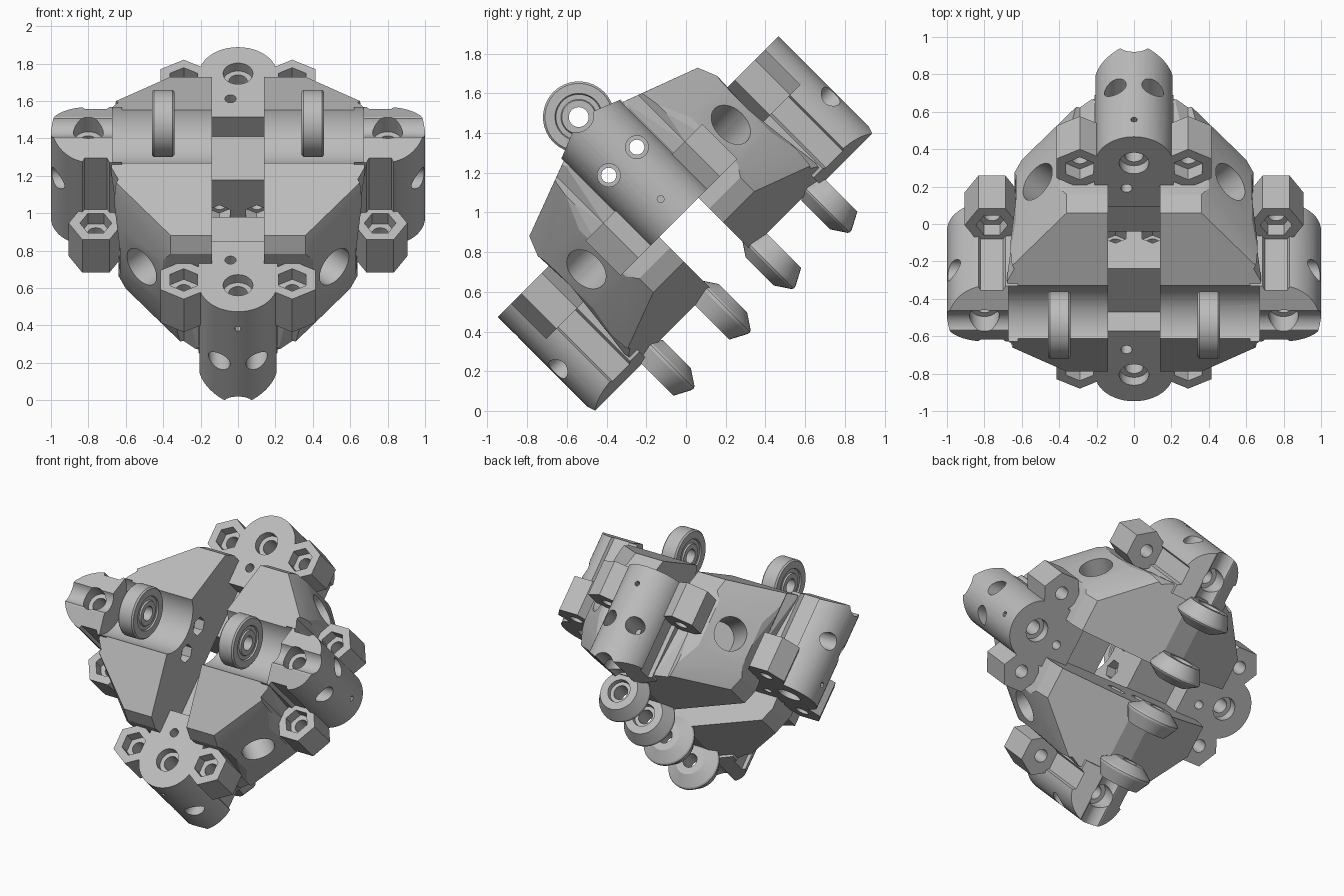
import bpy, bmesh, math
from mathutils import Matrix, Vector

cube = bpy.data.objects.get("Cube")
if cube:
    bpy.data.objects.remove(cube, do_unlink=True)

grey = bpy.data.materials.new("machined grey")
grey.use_nodes = True
COLOR = (0.5, 0.5, 0.5, 1)
grey.diffuse_color = COLOR
grey.node_tree.nodes["Principled BSDF"].inputs["Base Color"].default_value = COLOR

# Local frame: a = outward, b = sideways, c = out of the plate
TILT = Matrix.Translation((0, 0, 0.94)) @ Matrix.Rotation(math.radians(45), 4, 'X')
FLIP = Matrix(((0, 1, 0, 0), (1, 0, 0, 0), (0, 0, -1, 0.39), (0, 0, 0, 1)))
MIRROR = Matrix.Diagonal((-1, 1, 1, 1))
finished = []


def make(name, bm):
    bmesh.ops.recalc_face_normals(bm, faces=bm.faces)
    mesh = bpy.data.meshes.new(name)
    bm.to_mesh(mesh)
    bm.free()
    mesh.materials.append(grey)
    obj = bpy.data.objects.new(name, mesh)
    bpy.context.collection.objects.link(obj)
    return obj


def hull(name, points):
    bm = bmesh.new()
    verts = [bm.verts.new(p) for p in points]
    bmesh.ops.convex_hull(bm, input=verts)
    junk = [v for v in bm.verts if not v.link_faces]
    bmesh.ops.delete(bm, geom=junk, context='VERTS')
    bmesh.ops.dissolve_limit(bm, angle_limit=0.01, verts=bm.verts, edges=bm.edges)
    return make(name, bm)


def rod(name, radius, start, end, sides=32, turn=0.0):
    """Cylinder or prism between two points."""
    start, end = Vector(start), Vector(end)
    axis = end - start
    bm = bmesh.new()
    mat = (Matrix.Translation((start + end) / 2) @ axis.to_track_quat('Z', 'Y').to_matrix().to_4x4()
           @ Matrix.Rotation(turn, 4, 'Z'))
    bmesh.ops.create_cone(bm, cap_ends=True, segments=sides, radius1=radius, radius2=radius,
                          depth=axis.length, matrix=mat)
    return make(name, bm)


def box(name, lo, hi):
    return hull(name, [(x, y, z) for x in (lo[0], hi[0]) for y in (lo[1], hi[1]) for z in (lo[2], hi[2])])


def lathe(name, profile, origin, axis, steps=36):
    """Closed ring profile of (radius, offset) turned about the axis."""
    bm = bmesh.new()
    rot = axis.to_track_quat('Z', 'Y').to_matrix()
    rings = []
    for i in range(steps):
        t = math.tau * i / steps
        rings.append([bm.verts.new(origin + rot @ Vector((r * math.cos(t), r * math.sin(t), o)))
                      for r, o in profile])
    n = len(profile)
    for i in range(steps):
        p, q = rings[i], rings[(i + 1) % steps]
        for j in range(n):
            k = (j + 1) % n
            bm.faces.new((p[j], p[k], q[k], q[j]))
    return make(name, bm)


def cut(obj, cutters):
    for c in cutters:
        c.hide_render = True
        mod = obj.modifiers.new("cut", 'BOOLEAN')
        mod.operation, mod.solver, mod.object = 'DIFFERENCE', 'EXACT', c
    bpy.context.view_layer.update()
    deps = bpy.context.evaluated_depsgraph_get()
    mesh = bpy.data.meshes.new_from_object(obj.evaluated_get(deps))
    obj.modifiers.clear()
    obj.data = mesh


def place(obj, upper):
    """Two mirrored copies, on the upper or the turned lower carriage."""
    sides = ("left", "right") if upper else ("top", "bottom")
    base = obj.name.split(".")[0]
    for side, flip in zip(sides, (Matrix.Identity(4), MIRROR)):
        mesh = obj.data.copy()
        mat = TILT @ (Matrix.Identity(4) if upper else FLIP) @ flip
        mesh.transform(mat)
        if mat.determinant() < 0:
            mesh.flip_normals()
        new = bpy.data.objects.new(side + "_" + base, mesh)
        bpy.context.collection.objects.link(new)
        finished.append(new)
    bpy.data.objects.remove(obj, do_unlink=True)


def ridge(b):
    """Height of the roof-shaped top of a corner block."""
    return 0.73 - 0.4 * max(0, abs(b) - 0.08)


def build(upper):
    G = 0.14                       # inner wall of the channel
    # Cutters
    holes = []
    for s in (1, -1):
        holes.append(rod("screw_bore", 0.038, (0.1, 0.1 * s, 0.45), (1.1, 0.1 * s, 0.45), 24))
        holes.append(rod("screw_head", 0.058, (0.75, 0.1 * s, 0.45), (1.1, 0.1 * s, 0.45), 24))
        holes.append(rod("nut_pocket", 0.065, (0.1, 0.1 * s, 0.45), (0.21, 0.1 * s, 0.45), 6))
    clear = [rod("boss_clearance", 0.12, (0.76, 0.29 * s, 0.3), (0.76, 0.29 * s, 1), 6, math.pi / 6)
             for s in (1, -1)]
    diag = [rod("diagonal_bore", 0.11, (0.31, 0.31 * s, 0.2), (0.9, 0.9 * s, 0.2)) for s in (1, -1)]
    trough = rod("wheel_trough", 0.225, (0, 0, 0.764), (0.67, 0, 0.764), 48)
    groove = rod("end_groove", 0.085, (0.6, 0, 0.777), (1.2, 0, 0.777))
    bores = [rod("rod_bore", 0.05, (0.8, 0, 0), (0.8, 0, 0.9), 24),
             rod("rod_seat", 0.08, (0.8, 0, 0), (0.8, 0, 0.11), 24),
             rod("rod_seat_outer", 0.08, (0.8, 0, 0.62), (0.8, 0, 0.9), 24),
             rod("pin_bore", 0.03, (0.61, -0.04, 0), (0.61, -0.04, 0.2), 24),
             rod("set_screw", 0.018, (0.9, 0, 0.18), (1.1, 0, 0.18), 8)]

    # Sloped body half
    pts = []
    for s in (1, -1):
        for c in (0.195, 0.36):
            pts += [(G, 0.63 * s, c), (0.4, 0.63 * s, c), (0.63, 0.4 * s, c)]
        pts += [(a, b * s, c) for a, b, c in (
            (G, 0.64, 0.417), (0.36, 0.64, 0.417), (G, 0.6, 0.516), (0.36, 0.6, 0.516),
            (0.45, 0.476, 0.56), (0.68, 0.28, 0.635), (0.67, 0.19, 0.668),
            (G, 0.08, 0.71), (0.665, 0.08, 0.71))]
    body = hull("body", pts)
    cut(body, holes + clear + diag + ([trough] if upper else []))
    place(body, upper)

    # Rounded corner block and channel floor
    outline = [(0.62, b) for b in (-0.21, -0.08, 0.08, 0.21)]
    outline += [(0.79 + 0.21 * math.cos(t), 0.21 * math.sin(t))
                for t in [math.radians(i * 7.5 - 90) for i in range(25)]]
    pts = [(a, b, c) for a, b in outline for c in (0.05, ridge(b))]
    corner = hull("corner", pts)
    cut(corner, holes + clear + bores + [groove] + ([trough] if upper else []))
    place(corner, upper)
    floor = box("channel_floor", (0.47, -0.17, 0.05), (0.63, 0.17, 0.4))
    cut(floor, [bores[3]] + holes)
    place(floor, upper)

    # Hexagonal nut bosses, both carriages with the recess facing the front
    lo, hi = (0.22, 0.4) if upper else (0, 0.13)
    for s in (1, -1):
        boss = rod("nut_boss", 0.145, (0.76, 0.29 * s, 0.05), (0.76, 0.29 * s, 0.3), 6, math.pi / 6)
        tools = [rod("nut_recess", 0.085, (0.76, 0.29 * s, lo), (0.76, 0.29 * s, hi), 6, math.pi / 6),
                 rod("bolt_hole", 0.045, (0.76, 0.29 * s, 0), (0.76, 0.29 * s, 0.4), 24)]
        cut(boss, tools)
        place(boss, upper)
        for t in tools:
            bpy.data.objects.remove(t, do_unlink=True)

    # Wheels
    if upper:
        side = [(0.05, 0.06), (0.085, 0.06), (0.09, 0.05), (0.115, 0.05), (0.12, 0.06),
                (0.17, 0.06), (0.18, 0.05)]
        profile = side + [(r, -o) for r, o in reversed(side)]
        place(lathe("bearing_wheel", profile, Vector((0.4, 0, 0.764)), Vector((1, 0, 0))), upper)
    else:
        profile = [(0.05, -0.06), (0.1, -0.06), (0.175, -0.01), (0.182, 0), (0.18, 0.015),
                   (0.135, 0.1), (0.08, 0.1), (0.075, 0.07), (0.05, 0.07)]
        for a in (0.155, 0.555):
            place(lathe("tapered_wheel", profile, Vector((a, 0, 0.82)), Vector((1, 0, 0))), upper)

    for c in holes + clear + diag + bores + [trough, groove]:
        bpy.data.objects.remove(c, do_unlink=True)


build(True)
build(False)

bpy.ops.object.select_all(action='DESELECT')
for obj in finished:
    obj.select_set(True)
bpy.context.view_layer.objects.active = finished[0]
bpy.ops.object.shade_smooth_by_angle(angle=math.radians(16))
